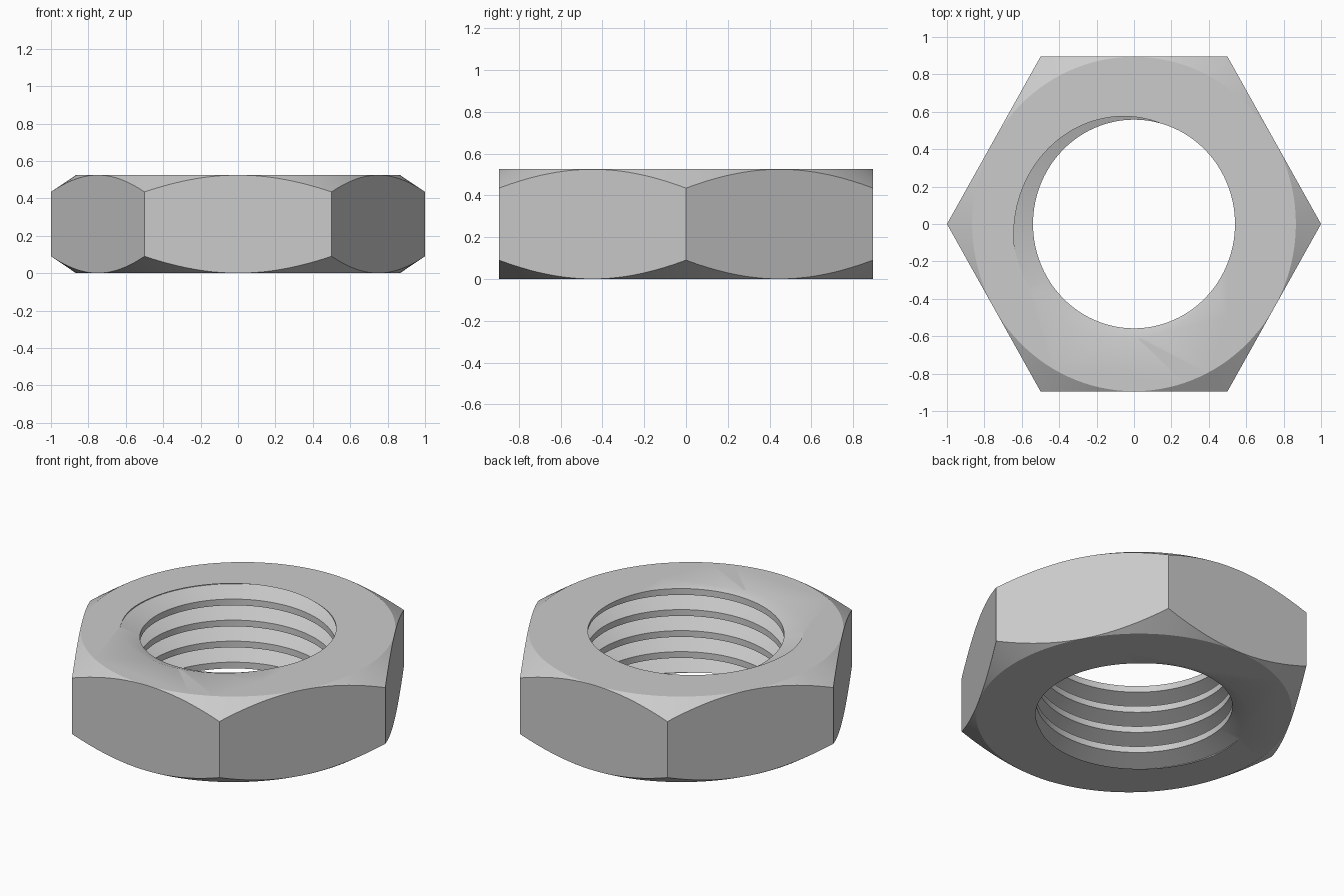
import bpy, bmesh, math

HEIGHT = 0.525
STRETCH = 1.033            # slight widening in y
SEGMENTS = 120
PITCH = 0.129
MINOR, MAJOR = 0.54, 0.65  # thread radii

cube = bpy.data.objects.get("Cube")
if cube:
    bpy.data.objects.remove(cube, do_unlink=True)

steel = bpy.data.materials.new("grey_steel")
steel.use_nodes = True
colour = (0.6, 0.6, 0.6, 1)
steel.diffuse_color = colour
steel.node_tree.nodes["Principled BSDF"].inputs["Base Color"].default_value = colour


def make_object(name, bm):
    bmesh.ops.scale(bm, vec=(1, STRETCH, 1), verts=bm.verts)
    bmesh.ops.recalc_face_normals(bm, faces=bm.faces)
    mesh = bpy.data.meshes.new(name)
    bm.to_mesh(mesh)
    bm.free()
    mesh.materials.append(steel)
    obj = bpy.data.objects.new(name, mesh)
    bpy.context.collection.objects.link(obj)
    return obj


def ring(bm, radius, z, sides):
    return [bm.verts.new((radius * math.cos(math.tau * i / sides),
                          radius * math.sin(math.tau * i / sides), z))
            for i in range(sides)]


def stack(name, profile, sides):
    """Closed solid from rings of (radius, z)."""
    bm = bmesh.new()
    rings = [ring(bm, r, z, sides) for r, z in profile]
    for low, high in zip(rings, rings[1:]):
        for i in range(sides):
            j = (i + 1) % sides
            bm.faces.new((low[i], low[j], high[j], high[i]))
    bm.faces.new(rings[0])
    bm.faces.new(rings[-1])
    return make_object(name, bm)


def threaded_rod(name):
    """Right-hand helical solid, longer than the nut at both ends."""
    bm = bmesh.new()
    section = [(0, MINOR), (0.3, MINOR), (0.62, MAJOR), (0.68, MAJOR)]
    per_turn = len(section)
    start = HEIGHT - PITCH * 75 / 360
    columns = []
    for i in range(SEGMENTS):
        turn = i / SEGMENTS
        a = math.tau * turn
        column = []
        for k in range(-7, 4):
            for offset, r in section:
                z = start + PITCH * (k + offset + turn)
                column.append(bm.verts.new((r * math.cos(a), r * math.sin(a), z)))
        columns.append(column)
    rows = len(columns[0])
    for i in range(SEGMENTS):
        last = i == SEGMENTS - 1
        here, there = columns[i], columns[(i + 1) % SEGMENTS]
        shift = per_turn if last else 0      # the seam climbs one pitch
        for j in range(rows - 1 - shift):
            bm.faces.new((here[j], there[j + shift],
                          there[j + 1 + shift], here[j + 1]))
    # Close both ends with fans to the axis
    for end in (0, -1):
        z = columns[0][end].co.z + (-PITCH if end == 0 else 2 * PITCH)
        tip = bm.verts.new((0, 0, z))
        loop = [c[end] for c in columns]
        first, final = columns[0], columns[-1]
        if end == 0:
            loop += first[per_turn:0:-1]
        else:
            loop += final[-2:-per_turn - 2:-1]
        for a, b in zip(loop, loop[1:] + loop[:1]):
            bm.faces.new((a, b, tip))
    return make_object(name, bm)


def cut(target, tool, operation):
    tool.hide_render = True
    mod = target.modifiers.new(operation.lower(), 'BOOLEAN')
    mod.operation = operation
    mod.object = tool
    mod.solver = 'EXACT'
    bpy.ops.object.select_all(action='DESELECT')
    target.select_set(True)
    bpy.context.view_layer.objects.active = target
    bpy.ops.object.modifier_apply(modifier=mod.name)
    bpy.data.objects.remove(tool, do_unlink=True)


# Hexagonal body
nut = stack("hex_nut", [(1, 0), (1, HEIGHT)], 6)

# Conical corner chamfers, top and bottom
slope = 0.134 / 0.09
rim = 0.8655
waist = rim + slope * HEIGHT / 2
cone = stack("chamfer_cutter",
             [(rim, 0), (waist, HEIGHT / 2), (rim, HEIGHT)], SEGMENTS)
cut(nut, cone, 'INTERSECT')

# Threaded hole
cut(nut, threaded_rod("thread_cutter"), 'DIFFERENCE')

bpy.ops.object.shade_smooth_by_angle(angle=math.radians(30))
